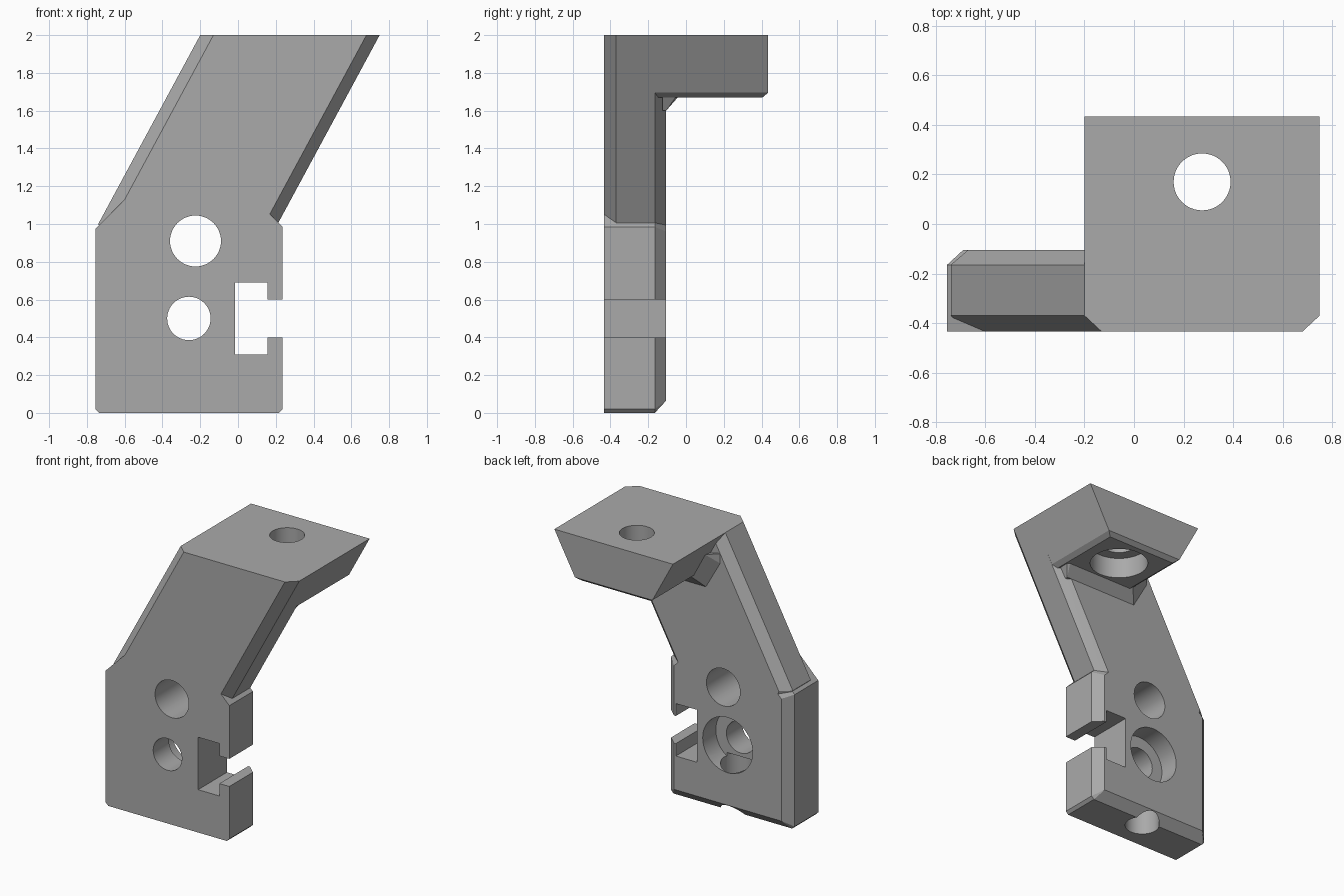
import bpy, bmesh
from mathutils import Vector, Matrix

cube = bpy.data.objects.get("Cube")
if cube:
    bpy.data.objects.remove(cube, do_unlink=True)

grey = bpy.data.materials.new("plain grey")
grey.use_nodes = True
colour = (0.4, 0.4, 0.4, 1)
grey.diffuse_color = colour
grey.node_tree.nodes["Principled BSDF"].inputs["Base Color"].default_value = colour

FRONT, BACK, CH = -0.435, -0.105, 0.065   # plate faces and chamfer size
LEAN = 0.54                               # sideways lean per unit of height


def add_object(name, bm):
    bmesh.ops.recalc_face_normals(bm, faces=bm.faces)
    mesh = bpy.data.meshes.new(name)
    bm.to_mesh(mesh)
    bm.free()
    mesh.materials.append(grey)
    obj = bpy.data.objects.new(name, mesh)
    bpy.context.collection.objects.link(obj)
    return obj


def hull(name, points):
    """Convex solid around the points, with coplanar faces merged."""
    bm = bmesh.new()
    for p in points:
        bm.verts.new(p)
    res = bmesh.ops.convex_hull(bm, input=bm.verts)
    loose = {g for g in res["geom_interior"] + res["geom_unused"]
             if isinstance(g, bmesh.types.BMVert)}
    bmesh.ops.delete(bm, geom=list(loose), context="VERTS")
    bmesh.ops.dissolve_limit(bm, angle_limit=0.01, verts=bm.verts, edges=bm.edges)
    return add_object(name, bm)


def section(profile, y):
    return [(x, y, z) for x, z in profile]


def box(name, x0, x1, z0, z1):
    return hull(name, [(x, y, z) for x in (x0, x1) for y in (-0.6, 0) for z in (z0, z1)])


def cylinder(name, radius, start, end):
    start, end = Vector(start), Vector(end)
    axis = end - start
    bm = bmesh.new()
    turn = axis.to_track_quat("Z", "Y").to_matrix().to_4x4()
    bmesh.ops.create_cone(bm, cap_ends=True, segments=48, radius1=radius, radius2=radius,
                          depth=axis.length,
                          matrix=Matrix.Translation((start + end) / 2) @ turn)
    return add_object(name, bm)


def combine(target, tool, operation):
    mod = target.modifiers.new(tool.name, "BOOLEAN")
    mod.operation, mod.object, mod.solver = operation, tool, "EXACT"
    graph = bpy.context.evaluated_depsgraph_get()
    result = bpy.data.meshes.new_from_object(target.evaluated_get(graph))
    target.modifiers.clear()
    target.data = result
    bpy.data.objects.remove(tool, do_unlink=True)


# Lower block: square sides, sloped top corners, chamfered back rim
outline = [(-0.735, 0), (0.215, 0), (0.235, 0.02), (0.235, 0.985),
           (0.02, 1.2), (-0.53, 1.2), (-0.755, 0.975), (-0.755, 0.02)]
rim = [(-0.69, CH), (0.17, CH), (0.17, 0.96), (0, 1.13), (-0.5, 1.14), (-0.69, 0.95)]
bracket = hull("mounting_bracket", section(outline, FRONT)
               + section(outline, BACK - 0.06) + section(rim, BACK))


# Leaning arm, chamfered along its front and back side edges
def arm_profile(inset):
    left, right = -0.2 + inset, 0.75 - inset
    return [(left - LEAN, 1), (left, 2), (right, 2), (right - LEAN, 1), (0, 0.8), (-0.6, 0.8)]


arm = hull("arm", section(arm_profile(0.07), FRONT) + section(arm_profile(0), FRONT + CH)
           + section(arm_profile(0), BACK - 0.06) + section(arm_profile(0.07), BACK))

# Top flange: sides taper inward going down, chamfered lower rim
flange_points = []
for z, x0, x1, back in ((2, -0.2, 0.75, 0.435), (1.695, -0.035, 0.585, 0.435),
                        (1.67, 0, 0.55, 0.405)):
    flange_points += [(x, y, z) for x in (x0, x1) for y in (BACK - 0.06, back)]
flange = hull("flange", flange_points)

# Sloped fillet where the flange meets the arm
near = [(-0.2, 1.8), (-0.2, 1.87), (-0.086, 1.6), (0.5, 1.6), (0.56, 1.7)]
far = [(-0.13, 1.87), (-0.02, 1.68), (0.53, 1.68), (0.56, 1.7)]
gusset = hull("gusset", section(near, BACK - 0.02) + section(near, BACK)
              + section(far, BACK + 0.07))

for part in (arm, flange, gusset):
    combine(bracket, part, "UNION")

# Cut the side slot and all bolt holes
cutters = [
    box("slot_pocket", -0.015, 0.155, 0.31, 0.69),
    box("slot_mouth", 0.1, 0.4, 0.4, 0.6),
    cylinder("upper_hole", 0.135, (-0.225, -0.6, 0.91), (-0.225, 0, 0.91)),
    cylinder("lower_hole", 0.115, (-0.26, -0.6, 0.5), (-0.26, 0, 0.5)),
    cylinder("lower_counterbore", 0.2, (-0.26, -0.255, 0.5), (-0.26, 0, 0.5)),
    cylinder("bottom_hole", 0.115, (-0.26, -0.225, -0.1), (-0.26, -0.225, 0.36)),
    cylinder("flange_hole", 0.115, (0.275, 0.17, 1.5), (0.275, 0.17, 2.2)),
    cylinder("flange_counterbore", 0.195, (0.275, 0.17, 1.5), (0.275, 0.17, 1.82)),
]
for cutter in cutters:
    combine(bracket, cutter, "DIFFERENCE")

# One material, smooth bores, crisp edges
bracket.data.materials.clear()
bracket.data.materials.append(grey)
for poly in bracket.data.polygons:
    poly.material_index = 0
bpy.ops.object.select_all(action="DESELECT")
bracket.select_set(True)
bpy.context.view_layer.objects.active = bracket
bpy.ops.object.shade_smooth_by_angle(angle=0.3)
